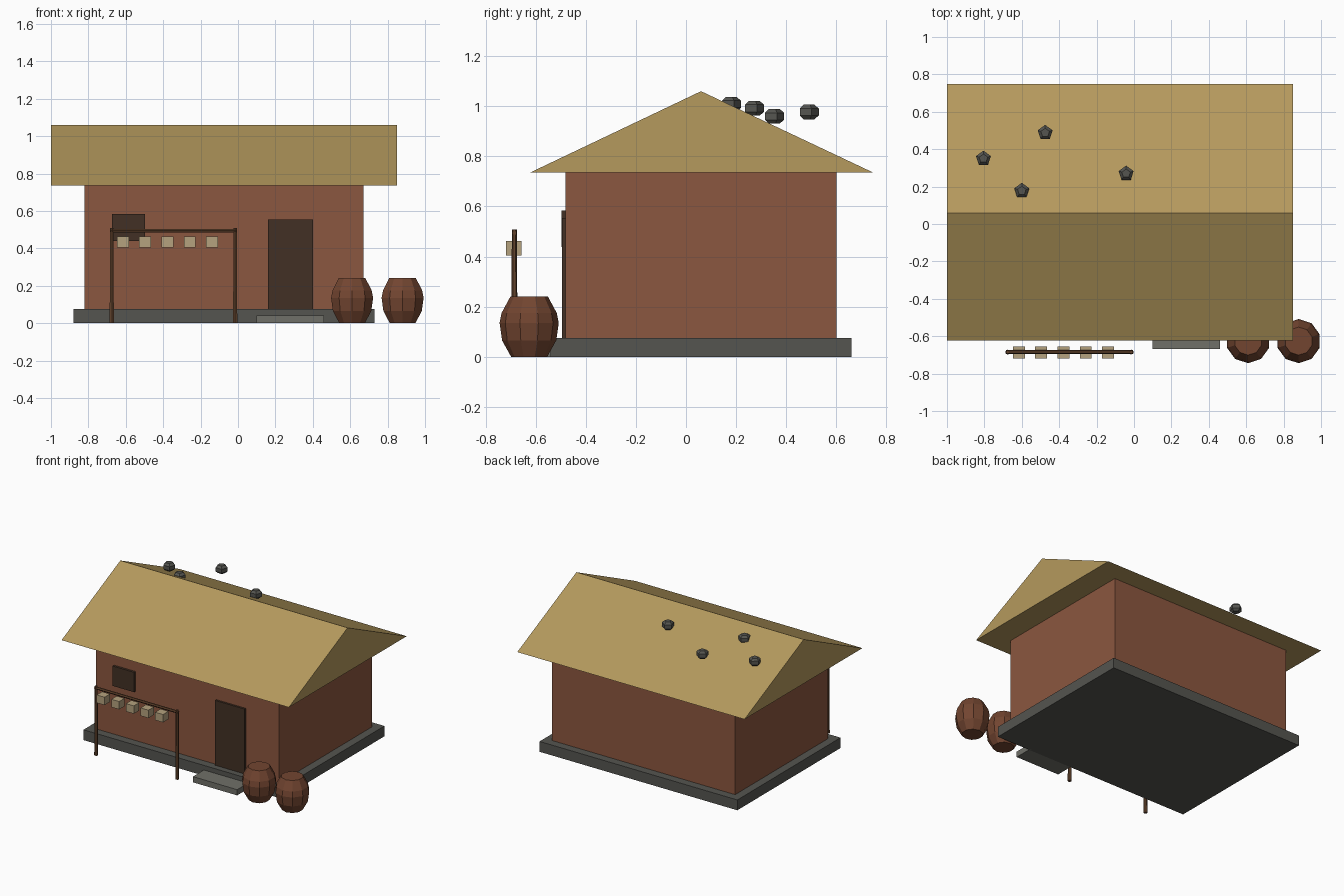
import bpy, math
from mathutils import Vector

if "Cube" in bpy.data.objects:
    bpy.data.objects.remove(bpy.data.objects["Cube"])


def material(name, rgb):
    m = bpy.data.materials.new(name)
    m.diffuse_color = (*rgb, 1)
    m.use_nodes = True
    m.node_tree.nodes["Principled BSDF"].inputs["Base Color"].default_value = m.diffuse_color
    return m


CLAY = material("clay", (0.26, 0.095, 0.05))
THATCH = material("thatch", (0.46, 0.32, 0.11))
STONE = material("stone", (0.09, 0.09, 0.08))
STEP = material("pale_stone", (0.16, 0.16, 0.14))
DARK = material("dark_wood", (0.055, 0.03, 0.018))
POLE = material("pole_wood", (0.12, 0.055, 0.025))
POT = material("pot", (0.17, 0.06, 0.03))
CLOTH = material("dried_goods", (0.46, 0.36, 0.21))


def make(name, verts, faces, mat):
    me = bpy.data.meshes.new(name)
    me.from_pydata(verts, [], faces)
    me.materials.append(mat)
    ob = bpy.data.objects.new(name, me)
    bpy.context.collection.objects.link(ob)
    return ob


def box(name, x, y, z, mat):
    verts = [(a, b, c) for c in z for a, b in
             ((x[0], y[0]), (x[1], y[0]), (x[1], y[1]), (x[0], y[1]))]
    faces = [(3, 2, 1, 0), (4, 5, 6, 7)]
    faces += [(i, (i + 1) % 4, (i + 1) % 4 + 4, i + 4) for i in range(4)]
    return make(name, verts, faces, mat)


def lathe(name, profile, n, loc, mat):
    # capped solid of revolution, first vertex pointing to +y
    verts = [(r * math.cos(math.pi / 2 + math.tau * i / n),
              r * math.sin(math.pi / 2 + math.tau * i / n), z)
             for r, z in profile for i in range(n)]
    faces = [(k * n + i, k * n + (i + 1) % n, (k + 1) * n + (i + 1) % n, (k + 1) * n + i)
             for k in range(len(profile) - 1) for i in range(n)]
    last = (len(profile) - 1) * n
    faces += [tuple(reversed(range(n))), tuple(range(last, last + n))]
    ob = make(name, verts, faces, mat)
    ob.location = Vector(loc)
    return ob


# house body
box("foundation", (-0.88, 0.73), (-0.54, 0.66), (0, 0.076), STONE)
box("walls", (-0.82, 0.67), (-0.48, 0.60), (0.076, 0.735), CLAY)
box("door", (0.16, 0.40), (-0.495, -0.47), (0.076, 0.553), DARK)
box("window", (-0.673, -0.498), (-0.497, -0.47), (0.438, 0.584), DARK)
box("door_step", (0.10, 0.46), (-0.667, -0.53), (0, 0.042), STEP)

# gabled roof prism
section = [(-0.623, 0.735), (0.748, 0.735), (0.06, 1.06)]
make("roof", [(x, y, z) for x in (-1, 0.85) for y, z in section],
     [(2, 1, 0), (3, 4, 5), (0, 1, 4, 3), (1, 2, 5, 4), (2, 0, 3, 5)], THATCH)

# roof stones
for i, loc in enumerate([(-0.805, 0.35, 0.96), (-0.475, 0.488, 0.977),
                         (-0.042, 0.27, 0.992), (-0.6, 0.178, 1.008)]):
    lathe(f"roof_stone_{i + 1}", [(0.024, -0.029), (0.042, -0.014), (0.042, 0.014), (0.024, 0.029)],
          5, loc, STONE)

# drying rack with hanging bundles
for side, x in (("left", -0.675), ("right", -0.015)):
    lathe(f"rack_post_{side}", [(0.013, 0), (0.010, 0.508)], 6, (x, -0.685, 0), POLE)
bar = lathe("rack_bar", [(0.010, -0.34), (0.010, 0.34)], 6, (-0.345, -0.685, 0.494), POLE)
bar.rotation_euler = (0, math.pi / 2, 0)
for i in range(5):
    x = -0.615 + 0.119 * i
    box(f"hanging_bundle_{i + 1}", (x - 0.032, x + 0.032), (-0.719, -0.656), (0.405, 0.463), CLOTH)

# storage pots
for i, x in enumerate((0.61, 0.88)):
    lathe(f"storage_pot_{i + 1}", [(0.072, 0), (0.108, 0.065), (0.118, 0.135), (0.110, 0.175), (0.075, 0.24)],
          10, (x, -0.626, 0), POT)
